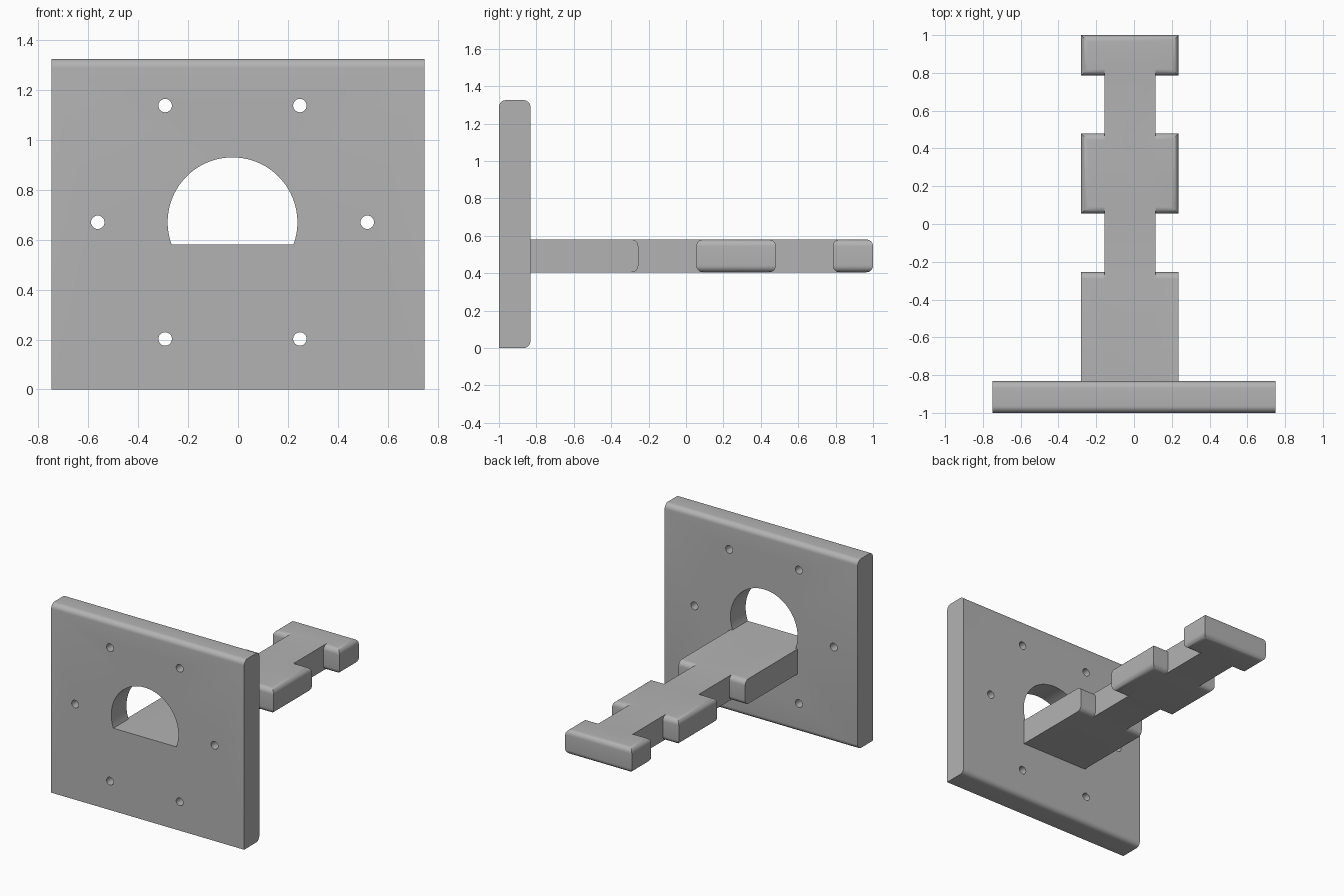
import bpy, bmesh
from math import radians, sin, cos
from mathutils import Matrix, Vector

cube = bpy.data.objects.get("Cube")
if cube:
    bpy.data.objects.remove(cube, do_unlink=True)

grey = bpy.data.materials.new("light_grey")
grey.use_nodes = True
colour = (0.45, 0.45, 0.45, 1)
grey.diffuse_color = colour
grey.node_tree.nodes["Principled BSDF"].inputs["Base Color"].default_value = colour

CX, CZ = -0.022, 0.67          # centre of the bore
ARM_BOTTOM, ARM_TOP = 0.405, 0.58
HALF_WIDTH, NECK_HALF = 0.258, 0.135
FRONT, PLATE_BACK = -1.0, -0.832
ROUND = 0.036


def finish(name, bm):
    mesh = bpy.data.meshes.new(name)
    bm.to_mesh(mesh)
    bm.free()
    mesh.materials.append(grey)
    obj = bpy.data.objects.new(name, mesh)
    bpy.context.collection.objects.link(obj)
    return obj


def box(name, low, high, rounded=None):
    """Box between two corners; edges whose midpoint passes the rule are rounded."""
    low, high = Vector(low), Vector(high)
    bm = bmesh.new()
    bmesh.ops.create_cube(bm, size=1)
    for v in bm.verts:
        v.co = [(a + b) / 2 + c * (b - a) for a, b, c in zip(low, high, v.co)]
    if rounded:
        edges = [e for e in bm.edges
                 if rounded(e, (e.verts[0].co + e.verts[1].co) / 2)]
        bmesh.ops.bevel(bm, geom=edges, offset=ROUND, segments=7,
                        profile=0.5, affect='EDGES', clamp_overlap=True)
    return finish(name, bm)


def rod(name, x, z, radius, sides):
    """Cylinder running front to back through the plate."""
    bm = bmesh.new()
    bmesh.ops.create_cone(bm, cap_ends=True, segments=sides, radius1=radius,
                          radius2=radius, depth=0.4,
                          matrix=Matrix.Translation((x, (FRONT + PLATE_BACK) / 2, z))
                          @ Matrix.Rotation(radians(90), 4, 'X'))
    return finish(name, bm)


def combine(obj, other, operation):
    mod = obj.modifiers.new(operation.lower(), 'BOOLEAN')
    mod.operation, mod.solver, mod.object = operation, 'EXACT', other
    bpy.ops.object.select_all(action='DESELECT')
    bpy.context.view_layer.objects.active = obj
    obj.select_set(True)
    bpy.ops.object.modifier_apply(modifier=mod.name)
    bpy.data.objects.remove(other, do_unlink=True)


def smooth(obj):
    bpy.ops.object.select_all(action='DESELECT')
    bpy.context.view_layer.objects.active = obj
    obj.select_set(True)
    bpy.ops.object.shade_smooth_by_angle(angle=radians(30))


def horizontal(e):
    return abs(e.verts[0].co.z - e.verts[1].co.z) < 0.001


# Mounting plate: long edges rounded except the lower front one
def plate_rule(e, mid):
    along_x = abs(e.verts[0].co.x - e.verts[1].co.x) > 0.1
    return along_x and not (mid.y < -0.9 and mid.z < 0.1)


plate = box("mounting_plate", (-0.748, FRONT, 0), (0.748, PLATE_BACK, 1.325), plate_rule)

# D-shaped opening, flat at the level of the arm's top
opening = rod("opening_cutter", CX, CZ, 0.26, 96)
combine(opening, box("flat_cutter", (-0.6, -1.5, 0.2), (0.6, -0.4, ARM_TOP)), 'DIFFERENCE')
combine(plate, opening, 'DIFFERENCE')

# Ring of six screw holes
for i in range(6):
    a = radians(60 * i)
    hole = rod("hole_cutter", CX + 0.54 * cos(a), CZ + 0.54 * sin(a), 0.027, 32)
    combine(plate, hole, 'DIFFERENCE')
smooth(plate)

# Arm: a narrow neck joined to three wider blocks
arm = box("notched_arm", (CX - NECK_HALF, PLATE_BACK, ARM_BOTTOM),
          (CX + NECK_HALF, 0.9, ARM_TOP))
blocks = [
    (PLATE_BACK, -0.255, lambda e, mid: horizontal(e) and mid.y > -0.3),
    (0.055, 0.48, lambda e, mid: horizontal(e)),
    (0.785, 1.0, lambda e, mid: horizontal(e)),
]
for y0, y1, rule in blocks:
    block = box("arm_block", (CX - HALF_WIDTH, y0, ARM_BOTTOM),
                (CX + HALF_WIDTH, y1, ARM_TOP), rule)
    combine(arm, block, 'UNION')
smooth(arm)
